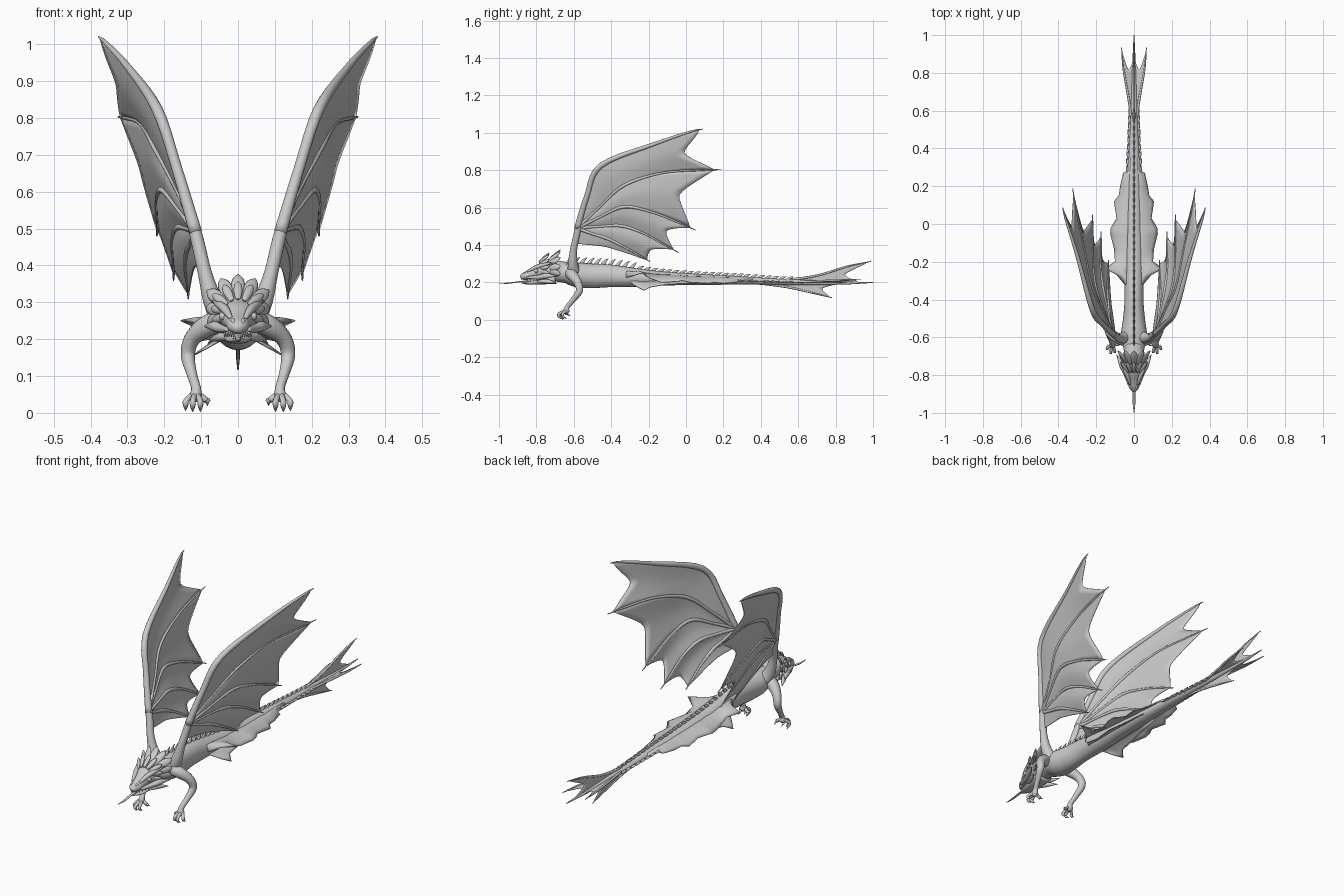
import bpy, bmesh, math
from mathutils import Vector

if "Cube" in bpy.data.objects:
    bpy.data.objects.remove(bpy.data.objects["Cube"])

X, Y, Z = Vector((1, 0, 0)), Vector((0, 1, 0)), Vector((0, 0, 1))


def make(name, verts, faces, mirror=False, thick=0):
    me = bpy.data.meshes.new(name)
    me.from_pydata([tuple(v) for v in verts], [], faces)
    bm = bmesh.new()
    bm.from_mesh(me)
    bmesh.ops.remove_doubles(bm, verts=bm.verts, dist=0.0001)
    bmesh.ops.recalc_face_normals(bm, faces=bm.faces)
    for f in bm.faces:
        f.smooth = True
    bm.to_mesh(me)
    bm.free()
    ob = bpy.data.objects.new(name, me)
    bpy.context.collection.objects.link(ob)
    if thick:
        s = ob.modifiers.new("thickness", 'SOLIDIFY')
        s.thickness, s.offset = thick, 0
    if mirror:
        ob.modifiers.new("mirror", 'MIRROR')
    return ob


def spline(pts, n=5):
    """Smooth path through tuples of any length."""
    out = []
    for i in range(len(pts) - 1):
        p = [pts[max(0, min(len(pts) - 1, i + k))] for k in (-1, 0, 1, 2)]
        for j in range(n):
            t = j / n
            out.append([0.5 * (2 * b + (c - a) * t + (2 * a - 5 * b + 4 * c - d) * t * t
                               + (3 * b - a - 3 * c + d) * t ** 3) for a, b, c, d in zip(*p)])
    return out + [list(pts[-1])]


def tube_data(pts, ref, n, seg):
    """Tube along (x, y, z, r[, r2]) points; r across, r2 towards ref."""
    path = spline(pts, n)
    verts, faces = [], []
    for i, p in enumerate(path):
        t = (Vector(path[min(i + 1, len(path) - 1)][:3]) - Vector(path[max(i - 1, 0)][:3])).normalized()
        side = ref.cross(t).normalized()
        up = t.cross(side)
        for k in range(seg):
            a = 2 * math.pi * k / seg
            verts.append(Vector(p[:3]) + side * math.cos(a) * p[3] + up * math.sin(a) * p[-1])
    for i in range(len(path) - 1):
        for k in range(seg):
            k2 = (k + 1) % seg
            faces.append((i * seg + k, i * seg + k2, (i + 1) * seg + k2, (i + 1) * seg + k))
    faces += [tuple(range(seg)), tuple(range(len(verts) - seg, len(verts)))]
    return verts, faces


def tubes(name, paths, ref=Z, n=5, seg=12, mirror=False):
    """Several tubes in one object; paths may carry their own ref as (points, ref)."""
    verts, faces = [], []
    for p in paths:
        pts, r = p if isinstance(p, tuple) else (p, ref)
        v, f = tube_data(pts, r, n, seg)
        faces += [tuple(i + len(verts) for i in q) for q in f]
        verts += v
    return make(name, verts, faces, mirror)


def along(path, s):
    f = max(0, min(0.9999, s)) * (len(path) - 1)
    i = int(f)
    return Vector(path[i][:3]).lerp(Vector(path[i + 1][:3]), f - i)


def web(name, a, b, notch, end_a=0.92, end_b=0.92, bulge=Vector(), mirror=True, n=14, m=12):
    """Membrane stretched between two rays with a scalloped free edge."""
    a, b = spline(a, 8), spline(b, 8)
    verts, faces = [], []
    for i in range(n + 1):
        for j in range(m + 1):
            s, t = i / n, j / m
            k = 1 - notch * (1 - abs(2 * t - 1) ** 1.6)
            verts.append(along(a, s * end_a * k).lerp(along(b, s * end_b * k), t)
                         + bulge * math.sin(math.pi * t) * s)
    for i in range(n):
        for j in range(m):
            q = i * (m + 1) + j
            faces.append((q, q + 1, q + m + 2, q + m + 1))
    return make(name, verts, faces, mirror, 0.003)


# Body and tail in one long taper
spine = [(0, -.70, .25, .045, .045), (0, -.64, .25, .06, .054), (0, -.58, .24, .068, .066),
         (0, -.50, .235, .058, .065), (0, -.40, .235, .05, .06), (0, -.25, .225, .05, .048),
         (0, -.10, .22, .045, .036), (0, .10, .215, .038, .028), (0, .30, .21, .031, .022),
         (0, .50, .203, .021, .016), (0, .65, .20, .016, .014), (0, .85, .197, .009, .008),
         (0, 1.0, .20, .002, .002)]
tubes("body", [spine], n=8, seg=24)
body_path = spline(spine, 10)


def body_at(y):
    return min(body_path, key=lambda p: abs(p[1] - y))


# Spines along the back and small side scutes on the tail
back, sides = [], []
for i in range(33):
    y = -.63 + i * .038
    p = body_at(y)
    h = .03 if y < -.25 else .013
    z = p[2] + p[4]
    back.append([(0, y - .008, z - .008, .006, .014), (0, y + .008, z + h * .5, .004, .009),
                 (0, y + .026, z + h, .001, .001)])
    if y > .25:
        sides.append([(p[3] * .7, y - .012, p[2], .014, .006), (p[3] + .003, y + .008, p[2], .009, .005),
                      (p[3] + .01, y + .028, p[2], .001, .001)])
tubes("back_spines", back, n=2, seg=6)
tubes("tail_scutes", sides, n=2, seg=6, mirror=True)

# Skull, jaw and tongue
tubes("skull", [[(0, -.885, .226, .010, .010), (0, -.865, .233, .027, .02), (0, -.82, .246, .036, .03),
                 (0, -.77, .262, .052, .042), (0, -.71, .268, .058, .05), (0, -.64, .26, .048, .048)]], seg=20)
tubes("lower_jaw", [[(0, -.878, .20, .010, .005), (0, -.84, .197, .027, .009), (0, -.78, .203, .038, .014),
                     (0, -.70, .22, .045, .028)]], seg=16)
tubes("tongue", [[(0, -.78, .208, .012, .005), (0, -.88, .205, .008, .003), (0, -.95, .196, .007, .003),
                  (0, -1.0, .196, .001, .001)]], seg=8)
tubes("brows", [[(.02, -.85, .258, .006), (.036, -.80, .282, .012), (.056, -.75, .297, .009),
                 (.07, -.71, .305, .001)]], seg=8, mirror=True)
tubes("cheek_ridges", [[(.028, -.85, .226, .006), (.045, -.79, .228, .012), (.066, -.745, .235, .014),
                        (.092, -.69, .235, .001)],
                       [(.03, -.79, .205, .008), (.052, -.74, .205, .012), (.078, -.69, .195, .001)]],
      seg=8, mirror=True)
tubes("nostrils", [[(.012, -.875, .243, .003), (.014, -.862, .251, .006), (.016, -.84, .25, .002)]],
      seg=8, mirror=True)
tubes("teeth", [[(.012 + .006 * i, -.868 + .018 * i, .22, .004), (.012 + .006 * i, -.868 + .018 * i, .206, .001)]
                for i in range(5)], ref=Y, n=1, seg=6, mirror=True)
bpy.ops.mesh.primitive_uv_sphere_add(segments=16, ring_count=10, radius=.011, location=(.041, -.80, .262))
eye = bpy.context.object
eye.name = "eyes"
bpy.ops.object.transform_apply(location=True, rotation=False, scale=False)
eye.modifiers.new("mirror", 'MIRROR')
bpy.ops.object.shade_smooth()

# Fan of overlapping crest plates behind the head
plates = []
for i in range(9):
    a = math.radians(-108 + 27 * i)
    out = Vector((math.sin(a), 0, math.cos(a)))
    for length, y0, w in ((1, -.745, .019), (.72, -.785, .012)):
        pts = []
        for f, r in ((0, .6), (.45, 1), (.8, .8), (1, .08)):
            q = out * (.038 + (.066 if abs(a) < 1 else .05) * f * length)
            pts.append((q.x, y0 + .075 * f * length, .272 + q.z, w * r, .007 * r))
        plates.append((pts, out))
tubes("head_crest", plates, n=3, seg=8)

# Arms, hands and claws
tubes("arms", [[(.04, -.62, .25, .03), (.085, -.605, .235, .029), (.125, -.58, .20, .022),
                (.136, -.57, .155, .019), (.125, -.605, .105, .014), (.114, -.635, .068, .013),
                (.115, -.64, .045, .017), (.116, -.638, .032, .008)]], ref=Y, seg=14, mirror=True)
fingers = []
for x, y, z in ((.083, -.63, .02), (.102, -.665, .004), (.123, -.67, .003), (.142, -.65, .006)):
    fingers.append([(.115 + (x - .115) * .3, -.64, .05, .008), (.115 + (x - .115) * .95, y - .008, .033, .008),
                    (x, y - .008, z + .014, .007), (x, y + .012, z, .001)])
tubes("claws", fingers, ref=X, n=4, seg=8, mirror=True)

# Wing arm and finger bones fanning from the wrist
wrist = (.115, -.58, .49)
tubes("wing_arms", [[(.045, -.60, .26, .034), (.07, -.605, .31, .026), (.09, -.60, .38, .019),
                     (.106, -.585, .45, .018), (.118, -.575, .50, .017)]], ref=Y, seg=14, mirror=True)
rays = [[wrist, (.165, -.53, .66), (.22, -.455, .825), (.30, -.17, .94), (.36, .02, 1.005), (.378, .09, 1.02)],
        [wrist, (.165, -.46, .605), (.225, -.33, .72), (.265, -.13, .785), (.305, .07, .80), (.325, .19, .803)],
        [wrist, (.16, -.46, .55), (.205, -.33, .605), (.22, -.18, .575), (.218, -.04, .52), (.22, .05, .48)],
        [wrist, (.14, -.46, .50), (.165, -.34, .502), (.178, -.22, .46), (.174, -.12, .405), (.175, -.04, .36)],
        [wrist, (.128, -.50, .46), (.138, -.42, .435), (.142, -.33, .39), (.136, -.25, .345), (.135, -.19, .31)]]
bones = []
for i, ray in enumerate(rays):
    radii = (.018, .015, .015, .010, .006, .002) if i == 0 else (.010, .007, .009, .006, .005, .002)
    bones.append([p + (r,) for p, r in zip(ray, radii)])
tubes("wing_fingers", bones, ref=X, seg=10, mirror=True)
for i in range(4):
    web("wing_membrane_%d" % (i + 1), rays[i], rays[i + 1], (.2, .2, .18, .13)[i], bulge=Vector((.012, 0, 0)))
web("wing_membrane_inner", rays[4], [wrist, (.106, -.588, .45), (.097, -.597, .41)], .22, .95, 1)

# Ragged skirt of skin along the hips
edge = [(-.32, .048, .225), (-.27, .09, .24), (-.235, .155, .25), (-.20, .10, .225), (-.13, .105, .20),
        (-.05, .125, .205), (-.02, .122, .21), (.03, .092, .20), (.12, .105, .195), (.15, .08, .20),
        (.20, .072, .195), (.27, .056, .20), (.28, .034, .205), (.36, .028, .207)]


def skirt(name, outline, lift, sag):
    verts, faces = [], []
    for y, x, z in outline:
        p = body_at(y)
        a = Vector((p[3] * .65, y - .015, p[2] + p[4] * lift))
        for k in range(6):
            q = a.lerp(Vector((x, y, z)), k / 5)
            q.z += sag * math.sin(math.pi * k / 5)
            verts.append(q)
    for i in range(len(outline) - 1):
        for k in range(5):
            q = i * 6 + k
            faces.append((q, q + 1, q + 7, q + 6))
    make(name, verts, faces, True, .004)


skirt("hip_skirt", edge, .6, .008)
skirt("hip_underflap", [(-.30, .04, .20), (-.26, .085, .175), (-.225, .118, .158), (-.19, .085, .175),
                        (-.10, .08, .19), (.0, .06, .195), (.12, .04, .20)], -.3, .004)

# Tail fan: upper, lower and two side fins
core = [(0, .52, .203), (0, .66, .20), (0, .80, .197), (0, .95, .197)]
upper = [(0, .52, .21), (0, .70, .237), (0, .86, .285), (0, .99, .313)]
lower = [(0, .40, .195), (0, .54, .175), (0, .66, .148), (0, .78, .118)]
side = [(.012, .56, .203), (.035, .70, .207), (.056, .82, .212), (.066, .935, .215)]
web("tail_fin_upper", upper, core, .25, .95, .95, mirror=False)
web("tail_fin_lower", lower, [(0, .42, .20), (0, .56, .20), (0, .70, .198), (0, .84, .197)], .18, .95, .95, mirror=False)
web("tail_fin_sides", side, core, .22, .92, .85)
rad = (.007, .006, .005, .002)
tubes("tail_fin_rays", [[p + (r,) for p, r in zip(q, rad)] for q in (upper, lower)], ref=X, seg=8)
tubes("tail_side_rays", [[p + (r,) for p, r in zip(side, rad)]], seg=8, mirror=True)
